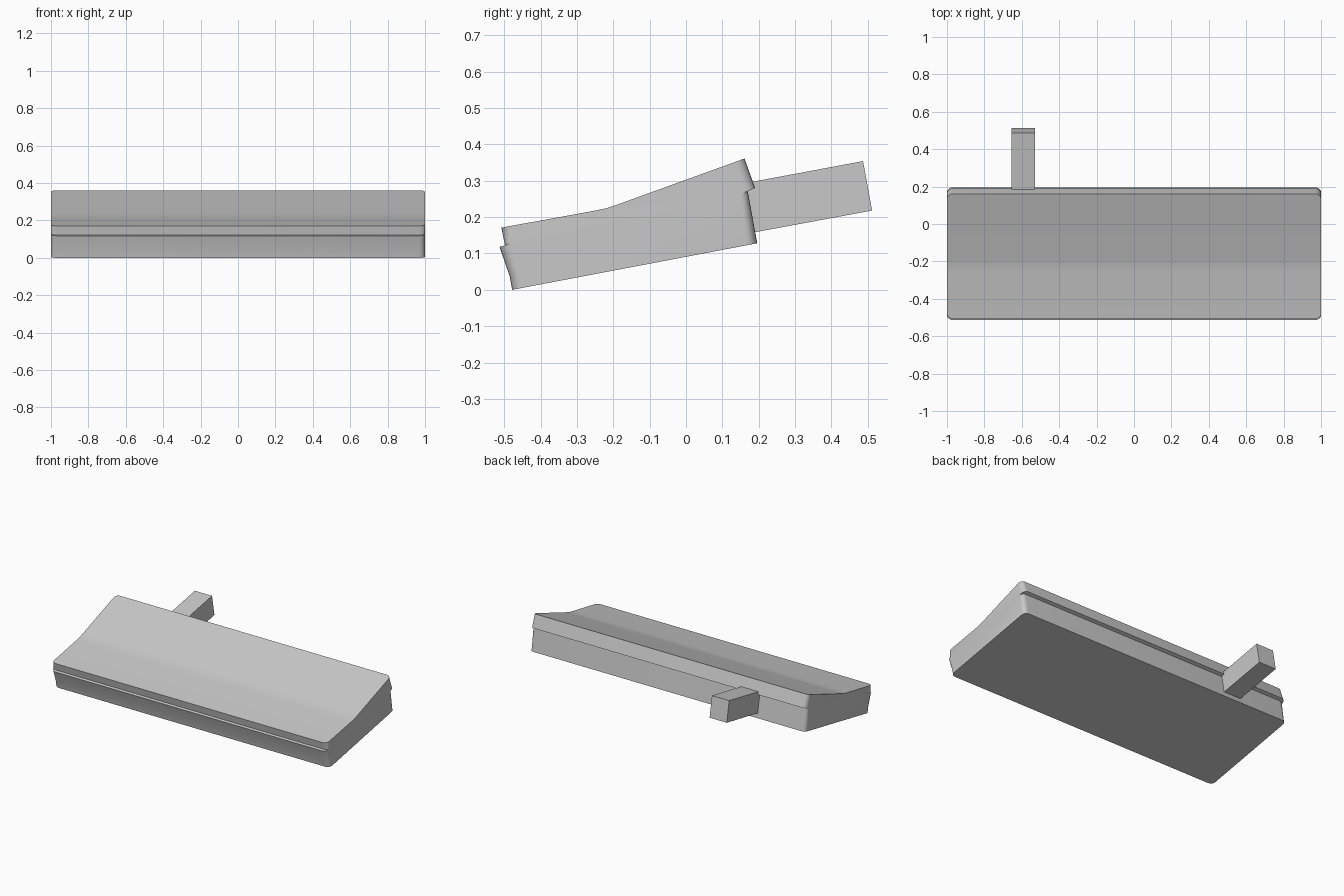
import bpy
import bmesh

cube = bpy.data.objects.get("Cube")
if cube:
    bpy.data.objects.remove(cube, do_unlink=True)

# Single plain grey finish
grey = bpy.data.materials.new("plain_grey")
grey.use_nodes = True
color = (0.58, 0.58, 0.58, 1)
grey.diffuse_color = color
grey.node_tree.nodes["Principled BSDF"].inputs["Base Color"].default_value = color


def extrude_profile(name, profile, x0, x1, round_edges=(), radius=0.03):
    """Sweep a (y, z) profile along x; round the end edges of listed segments."""
    bm = bmesh.new()
    n = len(profile)
    left = [bm.verts.new((x0, y, z)) for y, z in profile]
    right = [bm.verts.new((x1, y, z)) for y, z in profile]
    bm.faces.new(left)
    bm.faces.new(right[::-1])
    for i in range(n):
        j = (i + 1) % n
        bm.faces.new((left[j], left[i], right[i], right[j]))
    bmesh.ops.recalc_face_normals(bm, faces=bm.faces[:])
    if round_edges:
        edges = [bm.edges.get((ring[i], ring[(i + 1) % n]))
                 for i in round_edges for ring in (left, right)]
        bmesh.ops.bevel(bm, geom=edges, offset=radius, segments=5,
                        profile=0.5, affect='EDGES')
    mesh = bpy.data.meshes.new(name)
    bm.to_mesh(mesh)
    bm.free()
    mesh.materials.append(grey)
    obj = bpy.data.objects.new(name, mesh)
    bpy.context.collection.objects.link(obj)
    return obj


# Shared ends of the seam between base and lid
seam_front, seam_back = (-0.485, 0.126), (0.152, 0.264)

# Tilted base with a slanted, slightly curved front
base = extrude_profile("base", [
    (-0.478, 0.0), (0.196, 0.128), (0.17, 0.271), seam_back,
    seam_front, (-0.513, 0.118), (-0.485, 0.037)],
    -1, 1, round_edges=(1, 5, 6))

# Wedge lid overhanging the base at the back, with a gently dished top
lid = extrude_profile("lid", [
    (-0.498, 0.123), seam_front, seam_back, (0.19, 0.28), (0.161, 0.361),
    (-0.03, 0.292), (-0.19, 0.234), (-0.22, 0.224), (-0.26, 0.216),
    (-0.508, 0.171)],
    -1, 1, round_edges=(3, 9))

# Square arm projecting from the back
arm = extrude_profile("rear_arm", [
    (0.15, 0.151), (0.512, 0.218), (0.487, 0.354), (0.15, 0.291)],
    -0.655, -0.53)

# Smooth the rounded corners, keep the hard edges
bpy.ops.object.select_all(action='DESELECT')
for obj in (base, lid, arm):
    obj.select_set(True)
bpy.context.view_layer.objects.active = base
bpy.ops.object.shade_smooth_by_angle(angle=0.52)
